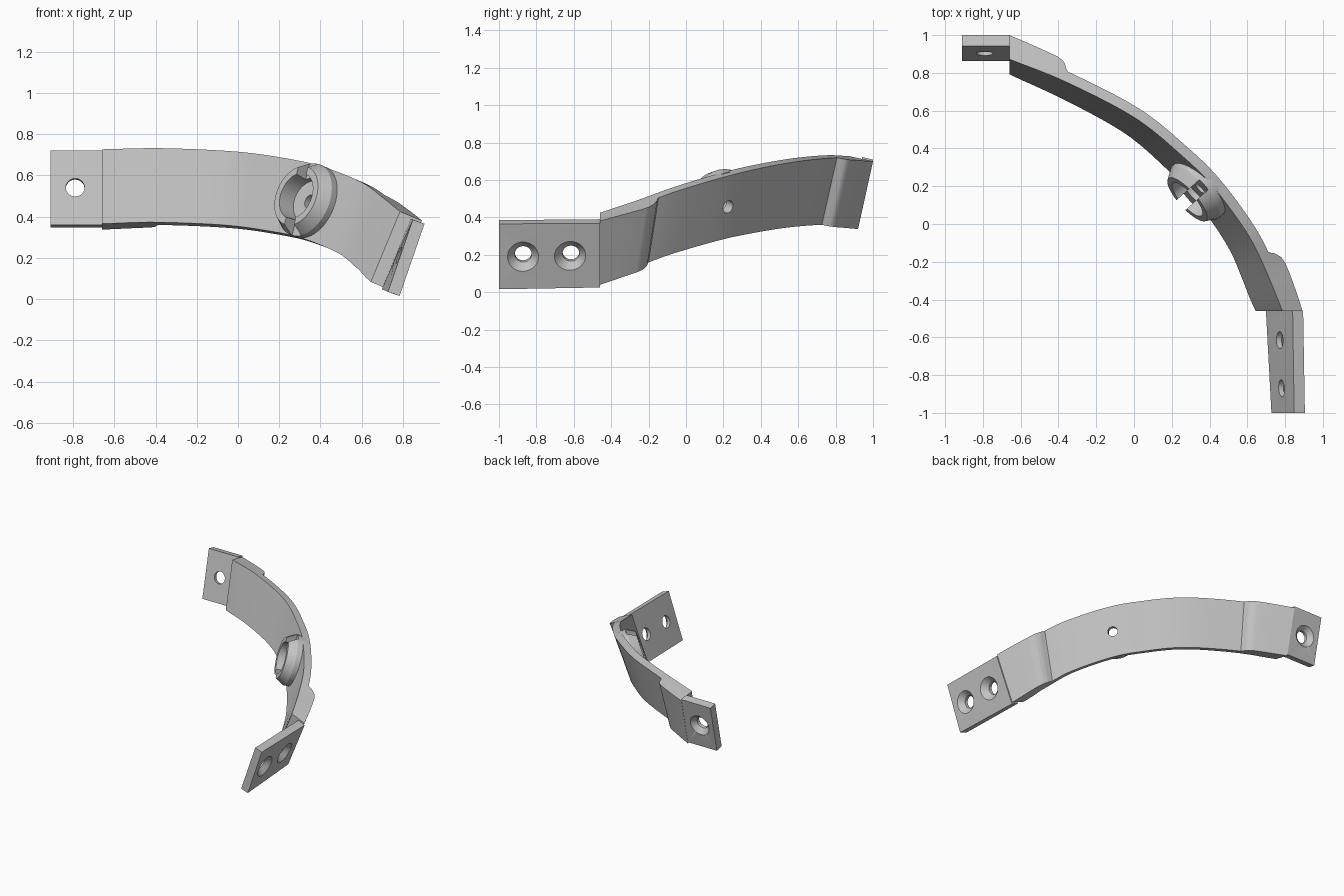
import bpy, bmesh, math
from mathutils import Vector, Matrix

if "Cube" in bpy.data.objects:
    bpy.data.objects.remove(bpy.data.objects["Cube"], do_unlink=True)

GREY = (0.55, 0.55, 0.55, 1)
grey = bpy.data.materials.new("plain grey")
grey.use_nodes = True
grey.diffuse_color = GREY
grey.node_tree.nodes["Principled BSDF"].inputs["Base Color"].default_value = GREY

WIDTH = 0.37


def finish(name, bm):
    bmesh.ops.remove_doubles(bm, verts=bm.verts, dist=1e-5)
    bmesh.ops.recalc_face_normals(bm, faces=bm.faces)
    mesh = bpy.data.meshes.new(name)
    bm.to_mesh(mesh)
    bm.free()
    mesh.materials.append(grey)
    ob = bpy.data.objects.new(name, mesh)
    bpy.context.collection.objects.link(ob)
    return ob


def axes(angle, tilt):
    """Outward and downward directions of the leaning strip."""
    n = Vector((math.cos(angle), math.sin(angle), 0))
    up = Vector((0, 0, 1))
    c, s = math.cos(tilt), math.sin(tilt)
    return n * c - up * s, -n * s - up * c


def strip(name, stations):
    """Loft a rectangular section through (inner top point, angle, tilt, thickness)."""
    bm = bmesh.new()
    rings = []
    for p, angle, tilt, thick in stations:
        out, down = axes(angle, tilt)
        corners = (p, p + out * thick, p + out * thick + down * WIDTH, p + down * WIDTH)
        rings.append([bm.verts.new(c) for c in corners])
    for a, b in zip(rings, rings[1:]):
        for i in range(4):
            j = (i + 1) % 4
            bm.faces.new((a[i], a[j], b[j], b[i]))
    bm.faces.new(rings[0])
    bm.faces.new(rings[-1])
    return finish(name, bm)


def lathe(name, profile, place, steps=48):
    """Spin a closed (radius, height) outline about the local z axis."""
    bm = bmesh.new()
    rings = []
    for k in range(steps):
        a = math.tau * k / steps
        rings.append([bm.verts.new(place @ Vector((r * math.cos(a), r * math.sin(a), h)))
                      for r, h in profile])
    for k in range(steps):
        a, b = rings[k], rings[(k + 1) % steps]
        for i in range(len(profile)):
            j = (i + 1) % len(profile)
            if profile[i][0] or profile[j][0]:
                bm.faces.new((a[i], a[j], b[j], b[i]))
    return finish(name, bm)


def cut(target, cutter):
    mod = target.modifiers.new("cut", "BOOLEAN")
    mod.operation, mod.solver, mod.object = "DIFFERENCE", "EXACT", cutter
    bpy.context.view_layer.objects.active = target
    bpy.ops.object.modifier_apply(modifier=mod.name)
    bpy.data.objects.remove(cutter, do_unlink=True)


def placed(origin, out, down):
    m = Matrix((out.cross(down), down, out)).transposed().to_4x4()
    m.translation = origin
    return m


def lerp_table(table, x):
    for (x0, v0), (x1, v1) in zip(table, table[1:]):
        if x <= x1:
            return v0 + (v1 - v0) * max(0, x - x0) / (x1 - x0)
    return table[-1][1]


# Curved band: inner top edge and its thickness, with a raised pad at each end
PATH = [Vector(p) for p in (
    (-0.66, 0.873, 0.727), (-0.36, 0.752, 0.732), (0, 0.565, 0.715), (0.25, 0.365, 0.68),
    (0.42, 0.196, 0.64), (0.6, -0.05, 0.567), (0.7, -0.25, 0.495), (0.786, -0.46, 0.425))]
THICK = [(-0.66, 0.13), (-0.44, 0.108), (-0.415, 0.1), (-0.395, 0.085), (-0.38, 0.055),
         (0.665, 0.055), (0.672, 0.085), (0.685, 0.11), (0.7, 0.118), (0.786, 0.115)]
TILT_L, TILT_R = math.radians(12.5), math.radians(22.5)

full = [2 * PATH[0] - PATH[1]] + PATH + [2 * PATH[-1] - PATH[-2]]
points = []
for a, b, c, d in zip(full, full[1:], full[2:], full[3:]):
    for k in range(24):
        t = k / 24
        points.append(0.5 * (2 * b + (c - a) * t + (2 * a - 5 * b + 4 * c - d) * t ** 2
                             + (3 * b - a - 3 * c + d) * t ** 3))
points.append(PATH[-1])

stations = []
last = len(points) - 1
for i, p in enumerate(points):
    d = points[min(i + 1, last)] - points[max(i - 1, 0)]
    angle = math.atan2(d.x, -d.y)
    left = max(0, 1 - i / 20)          # turn the section square to each end plane
    right = max(0, 1 - (last - i) / 20)
    angle = angle * (1 - left - right) + left * math.pi / 2
    tilt = TILT_L + (TILT_R - TILT_L) * i / last
    stations.append((p, angle, tilt, lerp_table(THICK, p.x)))
band = strip("curved_band", stations)

# End flanges
left_start, left_end = Vector((-0.91, 0.942, 0.722)), Vector((-0.66, 0.942, 0.722))
left_flange = strip("left_end_flange", [(p, math.pi / 2, TILT_L, 0.06)
                                        for p in (left_start, left_end)])
right_start, right_end = Vector((0.84, -0.46, 0.39)), Vector((0.848, -1, 0.385))
tilt_end = math.radians(19)
right_flange = strip("right_end_flange", [(right_start, 0, TILT_R, 0.06),
                                          (right_end, 0, tilt_end, 0.06)])

# Countersunk screw holes, wide side outward
SINK = [(0, -0.12), (0.045, -0.12), (0.045, -0.035), (0.08, 0), (0.1, 0.02), (0, 0.02)]


def screw_hole(target, top, angle, tilt):
    out, down = axes(angle, tilt)
    origin = top + out * 0.06 + down * WIDTH / 2
    cut(target, lathe("hole_cutter", SINK, placed(origin, out, down)))


screw_hole(left_flange, Vector((-0.79, 0.942, 0.722)), math.pi / 2, TILT_L)
for y in (-0.87, -0.615):
    f = (y + 0.46) / -0.54
    screw_hole(right_flange, right_start.lerp(right_end, f), 0, TILT_R + (tilt_end - TILT_R) * f)

# Slotted socket on the inside of the band, with a small through hole behind it
p, angle, tilt, thick = min(stations, key=lambda s: abs(s[0].x - 0.39))
out, down = axes(angle, tilt)
centre = p + down * WIDTH / 2
inward = placed(centre, -out, down)
socket = lathe("socket_ring", [(0.105, -0.02), (0.185, -0.02), (0.185, 0.035),
                               (0.15, 0.095), (0.115, 0.095)], inward, 64)
bm = bmesh.new()
bmesh.ops.create_cube(bm, size=1)
bmesh.ops.transform(bm, verts=bm.verts, matrix=inward @ Matrix.Translation((0, 0, 0.09))
                    @ Matrix.Diagonal((0.07, 0.5, 0.12, 1)))
cut(socket, finish("slot_cutter", bm))
cut(band, lathe("bore_cutter", [(0, -0.15), (0.035, -0.15), (0.035, 0.1), (0, 0.1)], inward))

# Smooth curved surfaces, crisp edges
for ob in (band, left_flange, right_flange, socket):
    bpy.ops.object.select_all(action="DESELECT")
    ob.select_set(True)
    bpy.context.view_layer.objects.active = ob
    bpy.ops.object.shade_smooth_by_angle(angle=math.radians(30))
